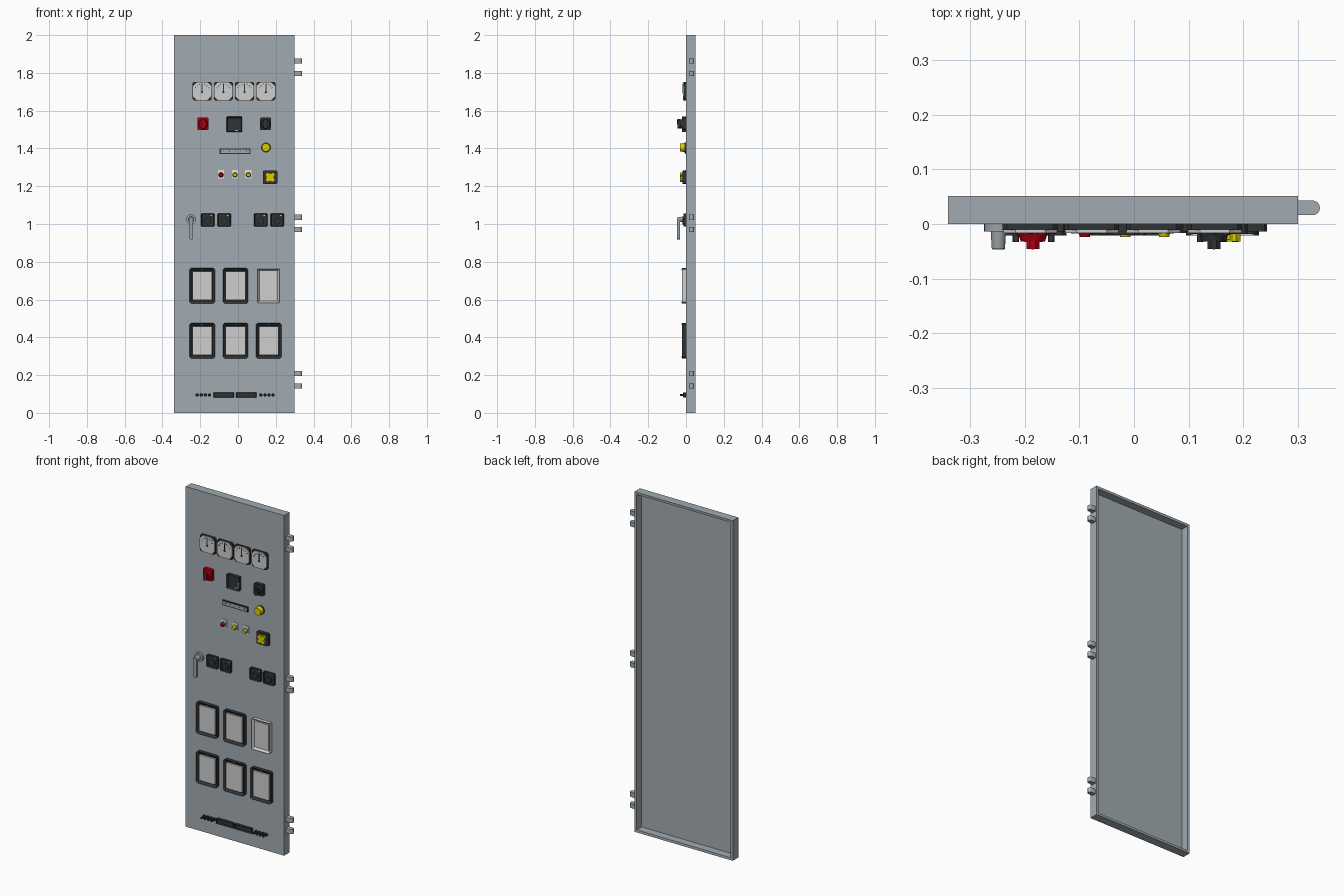
import bpy, bmesh, math
from mathutils import Matrix

if "Cube" in bpy.data.objects:
    bpy.data.objects.remove(bpy.data.objects["Cube"])


def material(name, rgb):
    m = bpy.data.materials.new(name)
    m.use_nodes = True
    m.diffuse_color = (*rgb, 1)
    m.node_tree.nodes["Principled BSDF"].inputs["Base Color"].default_value = (*rgb, 1)
    return m


GREY = material("door grey", (0.36, 0.41, 0.44))
DARK = material("dark plastic", (0.03, 0.033, 0.035))
LIGHT = material("light panel", (0.62, 0.62, 0.62))
WHITE = material("white", (0.85, 0.85, 0.85))
RED = material("red", (0.42, 0.0, 0.005))
YELLOW = material("yellow", (0.7, 0.6, 0.0))
METAL = material("handle metal", (0.33, 0.36, 0.38))


def finish(name, bm, mat, smooth=False):
    bmesh.ops.recalc_face_normals(bm, faces=bm.faces)
    me = bpy.data.meshes.new(name)
    bm.to_mesh(me)
    bm.free()
    me.materials.append(mat)
    ob = bpy.data.objects.new(name, me)
    bpy.context.collection.objects.link(ob)
    if smooth:
        bpy.ops.object.select_all(action='DESELECT')
        ob.select_set(True)
        bpy.context.view_layer.objects.active = ob
        bpy.ops.object.shade_smooth_by_angle()
    return ob


def plate(name, mat, x, z, w, h, back, front, corner=0.0, segments=1, turn=0.0):
    """Upright plate from depth back to depth front, with cut or rounded corners."""
    bm = bmesh.new()
    bmesh.ops.create_cube(bm, size=1)
    bmesh.ops.scale(bm, vec=(w, abs(back - front), h), verts=bm.verts)
    if corner:
        edges = [e for e in bm.edges if abs(e.verts[0].co.y - e.verts[1].co.y) > 1e-5]
        bmesh.ops.bevel(bm, geom=edges, offset=corner, segments=segments,
                        profile=0.5, affect='EDGES')
    bmesh.ops.rotate(bm, matrix=Matrix.Rotation(turn, 3, 'Y'), verts=bm.verts)
    bmesh.ops.translate(bm, vec=(x, (back + front) / 2, z), verts=bm.verts)
    return finish(name, bm, mat, segments > 1)


def disc(name, mat, x, z, r, back, front, r2=None, sides=24):
    """Round part whose axis points out of the door."""
    bm = bmesh.new()
    bmesh.ops.create_cone(bm, cap_ends=True, segments=sides, radius1=r,
                          radius2=r if r2 is None else r2, depth=abs(back - front))
    bmesh.ops.rotate(bm, matrix=Matrix.Rotation(math.pi / 2, 3, 'X'), verts=bm.verts)
    bmesh.ops.translate(bm, vec=(x, (back + front) / 2, z), verts=bm.verts)
    return finish(name, bm, mat, True)


def frame(name, mat, x, z, w, h, rim, back, front, corner=0.0):
    """Plate whose front is inset and sunk to leave a rim."""
    ob = plate(name, mat, x, z, w, h, back, front, corner)
    bm = bmesh.new()
    bm.from_mesh(ob.data)
    face = min(bm.faces, key=lambda f: f.calc_center_median().y)
    bmesh.ops.inset_region(bm, faces=[face], thickness=rim)
    bmesh.ops.translate(bm, vec=(0, abs(back - front) * 0.6, 0), verts=face.verts)
    bm.to_mesh(ob.data)
    bm.free()
    return ob


# Door leaf: folded sheet, open at the back
bm = bmesh.new()
bmesh.ops.create_cube(bm, size=1)
bmesh.ops.scale(bm, vec=(0.64, 0.051, 2), verts=bm.verts)
bmesh.ops.translate(bm, vec=(-0.02, 0.0255, 1), verts=bm.verts)
rear = max(bm.faces, key=lambda f: f.calc_center_median().y)
bmesh.ops.inset_region(bm, faces=[rear], thickness=0.02)
bmesh.ops.translate(bm, vec=(0, -0.001, 0), verts=rear.verts)
floor = bmesh.ops.extrude_discrete_faces(bm, faces=[rear])["faces"][0]
bmesh.ops.translate(bm, vec=(0, -0.046, 0), verts=floor.verts)
finish("door_leaf", bm, GREY)

# Hinge knuckles: round-ended blocks
for i, mid in enumerate((1.83, 1.003, 0.175)):
    for j, dz in enumerate((-0.0325, 0.0325)):
        bm = bmesh.new()
        pts = [(0.299, 0.016), (0.299, 0.043)]
        for k in range(9):
            a = math.pi / 2 - math.pi * k / 8
            pts.append((0.3265 + 0.0135 * math.cos(a), 0.0295 + 0.0135 * math.sin(a)))
        face = bm.faces.new([bm.verts.new((x, y, mid + dz - 0.0135)) for x, y in pts])
        ext = bmesh.ops.extrude_face_region(bm, geom=[face])["geom"]
        bmesh.ops.translate(bm, vec=(0, 0, 0.027),
                            verts=[v for v in ext if isinstance(v, bmesh.types.BMVert)])
        finish(f"hinge_{i}_{j}", bm, GREY, True)

# Dial gauges
for i in range(4):
    x, z = -0.19 + i * 0.1125, 1.703
    plate(f"gauge_base_{i}", DARK, x, z, 0.1, 0.1, 0, -0.011, 0.008)
    plate(f"gauge_face_{i}", LIGHT, x, z, 0.098, 0.096, -0.011, -0.016, 0.022)
    plate(f"gauge_needle_{i}", DARK, x, z + 0.018, 0.005, 0.046, -0.016, -0.0175)
    disc(f"gauge_hub_{i}", DARK, x, z - 0.005, 0.006, -0.016, -0.018)
    for k in range(-3, 4):
        a = k * 0.36
        plate(f"gauge_tick_{i}_{k + 3}", DARK, x + 0.038 * math.sin(a), z + 0.038 * math.cos(a),
              0.003, 0.008, -0.016, -0.017, turn=a)


# Rotary switches with a grip bar
def rotary(name, mat, x, z):
    plate(name + "_plate", mat, x, z, 0.06, 0.066, 0, -0.02, 0.005)
    disc(name + "_collar", mat, x, z, 0.026, -0.02, -0.032, 0.022)
    plate(name + "_grip", mat, x, z, 0.024, 0.05, -0.03, -0.046, 0.007)
    plate(name + "_mark", DARK, x, z + 0.01, 0.004, 0.028, -0.046, -0.047)


rotary("red_switch", RED, -0.185, 1.53)
rotary("black_switch", DARK, 0.146, 1.53)

# Digital meter
frame("meter_body", DARK, -0.02, 1.527, 0.082, 0.082, 0.006, 0, -0.02, 0.003)
for k in range(3):
    plate(f"meter_key_{k}", WHITE, 0.012, 1.503 + k * 0.013, 0.007, 0.007, -0.008, -0.021)
plate("meter_label", WHITE, -0.008, 1.496, 0.016, 0.005, -0.008, -0.012)

# Label strip
plate("label_strip_rim", DARK, -0.015, 1.386, 0.164, 0.03, 0, -0.006)
plate("label_strip_face", GREY, -0.015, 1.386, 0.152, 0.019, -0.006, -0.009)
for k in range(5):
    plate(f"label_strip_mark_{k}", DARK, -0.075 + k * 0.03, 1.386, 0.004, 0.005, -0.009, -0.01)

# Yellow push button
disc("button_ring", DARK, 0.148, 1.405, 0.026, 0, -0.007)
disc("button_cap", YELLOW, 0.148, 1.405, 0.024, -0.007, -0.031, 0.021)

# Signal lamps
for i, (x, mat) in enumerate(((-0.09, RED), (-0.016, YELLOW), (0.055, YELLOW))):
    plate(f"lamp_label_{i}", WHITE, x, 1.264, 0.034, 0.046, 0, -0.004, 0.005)
    disc(f"lamp_ring_{i}", METAL, x, 1.26, 0.0145, -0.004, -0.012)
    disc(f"lamp_lens_{i}", mat, x, 1.26, 0.0125, -0.012, -0.024, 0.009)

# Selector with yellow cross knob
plate("selector_base", DARK, 0.17, 1.247, 0.076, 0.072, 0, -0.018, 0.005)
disc("selector_knob", YELLOW, 0.17, 1.247, 0.022, -0.018, -0.028)
for k in range(2):
    plate(f"selector_arm_{k}", YELLOW, 0.17, 1.247, 0.022, 0.058, -0.018, -0.032, 0.005,
          turn=math.pi / 4 + k * math.pi / 2)

# Door handle: rosette, stem and hanging lever
disc("handle_rosette", METAL, -0.248, 1.025, 0.026, 0, -0.014)
disc("handle_stem", METAL, -0.248, 1.025, 0.014, -0.014, -0.046, 0.012)
plate("handle_lever", METAL, -0.248, 0.975, 0.022, 0.116, -0.032, -0.047, 0.0105, 4)

# Control modules
for i, x in enumerate((-0.16, -0.073, 0.121, 0.208)):
    frame(f"module_{i}", DARK, x, 1.021, 0.07, 0.07, 0.004, 0, -0.014, 0.004)
    disc(f"module_knob_{i}", DARK, x, 1.016, 0.018, -0.005, -0.018)
    plate(f"module_mark_{i}", LIGHT, x + 0.019, 1.045, 0.008, 0.004, -0.005, -0.008)

# Relay windows: dark rims, the last of the upper row in light grey
for row, z in enumerate((0.673, 0.382)):
    for i, x in enumerate((-0.19, -0.013, 0.162)):
        name = f"relay_{row}_{i}"
        if row == 0 and i == 2:
            frame(name + "_rim", LIGHT, x, z, 0.116, 0.18, 0.011, 0, -0.021, 0.003)
            plate(name + "_window", LIGHT, x, z, 0.088, 0.15, -0.006, -0.012)
            continue
        frame(name + "_rim", DARK, x, z, 0.134, 0.186, 0.014, 0, -0.021, 0.008)
        plate(name + "_window", LIGHT, x, z, 0.104, 0.152, -0.008, -0.018, 0.004)
        for s in (-1, 1):
            disc(f"{name}_screw_{s + 1}", LIGHT, x, z + s * 0.086, 0.004, -0.018, -0.0225, sides=10)

# Terminal strips and test sockets along the bottom
for i, x in enumerate((-0.076, 0.043)):
    frame(f"terminal_strip_{i}", DARK, x, 0.095, 0.109, 0.028, 0.004, 0, -0.016)
for i in range(4):
    for j, start in enumerate((-0.216, 0.121)):
        x = start + i * 0.0215
        disc(f"socket_flange_{j}_{i}", DARK, x, 0.095, 0.009, 0, -0.012, sides=12)
        disc(f"socket_tip_{j}_{i}", DARK, x, 0.095, 0.006, -0.012, -0.033, sides=12)
